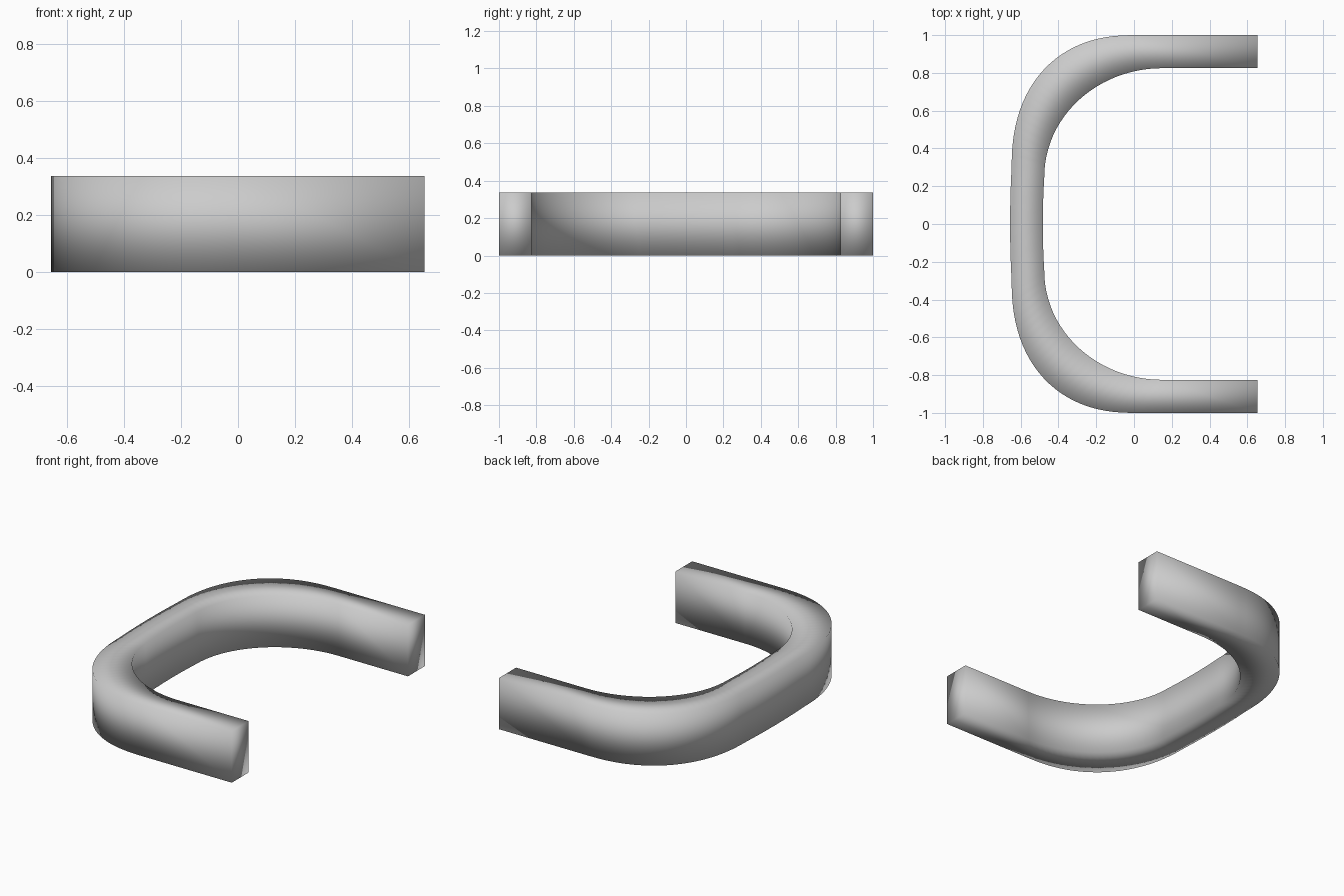
import bpy, bmesh
from math import cos, sin, pi

if "Cube" in bpy.data.objects:
    bpy.data.objects.remove(bpy.data.objects["Cube"])

HEIGHT, END_X, STEPS = 0.337, 0.655, 24


def half_edge(cx, cy, rx, ry, mid_x, power):
    """Straight arm, superelliptical corner, then the slightly bowed back (y >= 0)."""
    pts = [(END_X, cy + ry)]
    for i in range(STEPS + 1):
        a = pi / 2 * i / STEPS
        s, c = sin(a) ** (2 / power), max(cos(a), 0) ** (2 / power)
        pts.append((cx - rx * s, cy + ry * c))
    x0 = cx - rx
    for t in (0.33, 0.67, 1.0):
        pts.append((x0 + (mid_x - x0) * (1 - (1 - t) ** 2), cy * (1 - t)))
    return pts


def full_edge(half):
    return half + [(x, -y) for x, y in reversed(half[:-1])]


# C-shaped plan: outer and inner edges with matching point counts
outer = full_edge(half_edge(0.0, 0.30, 0.648, 0.70, -0.656, 2.28))
inner = full_edge(half_edge(0.15, 0.25, 0.625, 0.575, -0.483, 2.0))

# Rectangular section swept along the plan
bm = bmesh.new()
rings = []
for (ox, oy), (ix, iy) in zip(outer, inner):
    rings.append([bm.verts.new(c) for c in (
        (ox, oy, 0), (ix, iy, 0), (ix, iy, HEIGHT), (ox, oy, HEIGHT))])
for a, b in zip(rings, rings[1:]):
    for k in range(4):
        n = (k + 1) % 4
        bm.faces.new((a[k], a[n], b[n], b[k]))
# End caps
bm.faces.new(rings[0])
bm.faces.new(rings[-1])
bmesh.ops.recalc_face_normals(bm, faces=bm.faces)
# The soft look comes from smooth shading across every edge
for f in bm.faces:
    f.smooth = True

mesh = bpy.data.meshes.new("curved_handle")
bm.to_mesh(mesh)
bm.free()
handle = bpy.data.objects.new("curved_handle", mesh)
bpy.context.collection.objects.link(handle)
